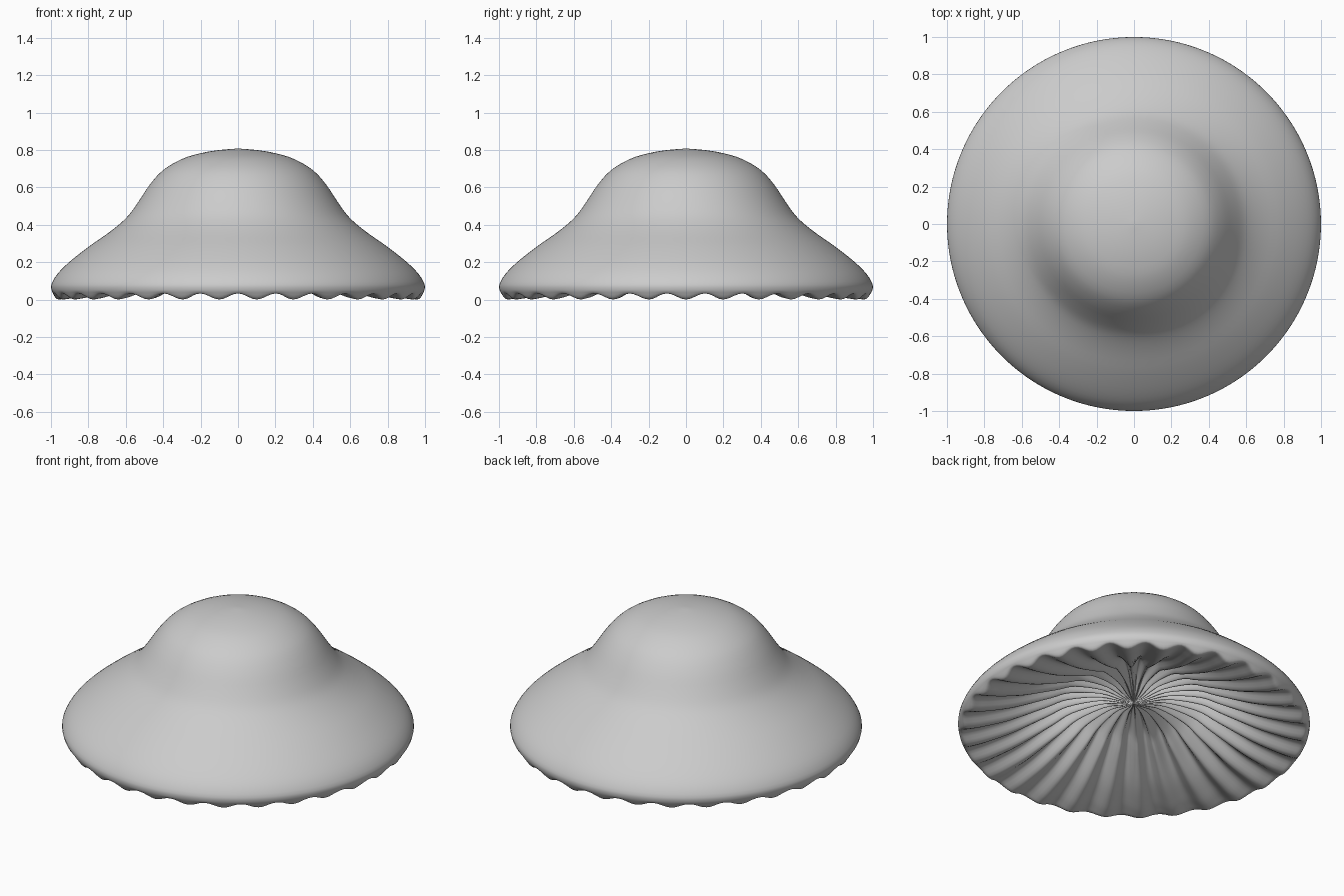
import bpy, bmesh, math

if "Cube" in bpy.data.objects:
    bpy.data.objects.remove(bpy.data.objects["Cube"])

GILLS = 30
SEG = GILLS * 10

# Half profiles (radius, height): outer skin, then gill crest and gill groove lines
OUTER = [(0, .808), (.1, .8), (.2, .783), (.3, .752), (.4, .693), (.47, .617),
         (.53, .527), (.58, .457), (.63, .407), (.7, .352), (.8, .282), (.9, .203),
         (.965, .138), (.998, .08), (.995, .045)]
CREST = [(.995, .045), (.97, .005), (.93, .004), (.85, .02), (.7, .065),
         (.5, .15), (.38, .205), (.2, .23), (.08, .21), (0, .195)]
GROOVE = [(.995, .045), (.98, .033), (.935, .04), (.85, .06), (.7, .11),
          (.5, .21), (.38, .265), (.2, .27), (.08, .225), (0, .195)]


def smooth(pts, n):
    """Sample a Catmull-Rom curve through the points."""
    out = []
    for i in range(len(pts) - 1):
        p0, p1, p2 = pts[max(i - 1, 0)], pts[i], pts[i + 1]
        p3 = pts[min(i + 2, len(pts) - 1)]
        for k in range(n):
            t = k / n
            out.append(tuple(.5 * (2 * b + (c - a) * t + (2 * a - 5 * b + 4 * c - d) * t * t
                                   + (3 * b - a - 3 * c + d) * t ** 3)
                             for a, b, c, d in zip(p0, p1, p2, p3)))
    return out + [pts[-1]]


outer = smooth(OUTER, 3)
crest, groove = smooth(CREST, 4), smooth(GROOVE, 4)
# Pairs of (crest, groove) points down the outside and back under the cap
rows = [(p, p) for p in outer[1:-1]] + list(zip(crest, groove))[:-1]

bm = bmesh.new()
rings = []
for c, g in rows:
    ring = []
    for s in range(SEG):
        a = 2 * math.pi * s / SEG
        w = .5 - .5 * math.cos(GILLS * (a + math.pi / 2))
        r, z = (g[i] + (c[i] - g[i]) * w for i in (0, 1))
        ring.append(bm.verts.new((r * math.cos(a), r * math.sin(a), z)))
    rings.append(ring)
top = bm.verts.new((0, 0, OUTER[0][1]))
under = bm.verts.new((0, 0, CREST[-1][1]))

# Skin between rings, closed with fans at both centres
for j in range(SEG):
    k = (j + 1) % SEG
    for a, b in zip(rings, rings[1:]):
        bm.faces.new((a[j], b[j], b[k], a[k]))
    bm.faces.new((top, rings[0][j], rings[0][k]))
    bm.faces.new((under, rings[-1][k], rings[-1][j]))
bmesh.ops.recalc_face_normals(bm, faces=bm.faces)
for f in bm.faces:
    f.smooth = True

# Mushroom cap with gills
mesh = bpy.data.meshes.new("mushroom_cap")
bm.to_mesh(mesh)
bm.free()
cap = bpy.data.objects.new("mushroom_cap", mesh)
bpy.context.collection.objects.link(cap)
